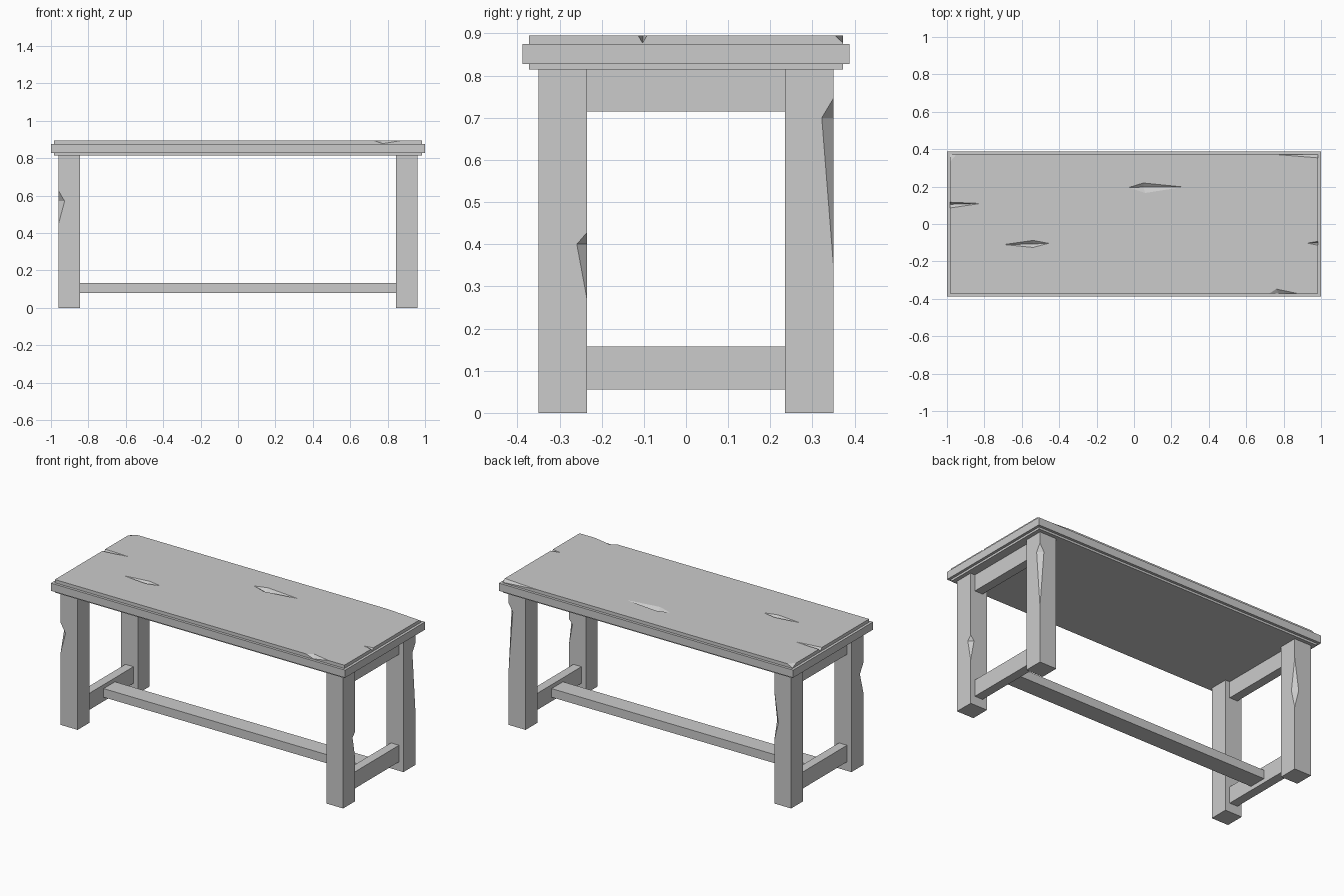
import bpy
import bmesh

cube = bpy.data.objects.get("Cube")
if cube:
    bpy.data.objects.remove(cube, do_unlink=True)

# One plain grey for the whole table
grey = bpy.data.materials.new("plain_grey")
grey.use_nodes = True
COLOUR = (0.6, 0.6, 0.6, 1)
grey.diffuse_color = COLOUR
grey.node_tree.nodes["Principled BSDF"].inputs["Base Color"].default_value = COLOUR


def finish(name, bm):
    bmesh.ops.recalc_face_normals(bm, faces=bm.faces)
    mesh = bpy.data.meshes.new(name)
    bm.to_mesh(mesh)
    bm.free()
    mesh.materials.append(grey)
    obj = bpy.data.objects.new(name, mesh)
    bpy.context.collection.objects.link(obj)
    return obj


def box(name, x, y, z):
    """Box from (low, high) ranges on each axis."""
    bm = bmesh.new()
    bmesh.ops.create_cube(bm, size=1)
    for v in bm.verts:
        v.co = [r[0] if c < 0 else r[1] for c, r in zip(v.co, (x, y, z))]
    return finish(name, bm)


def chip(target, points):
    """Carve the convex hull of the points out of the target."""
    bm = bmesh.new()
    for p in points:
        bm.verts.new(p)
    bmesh.ops.convex_hull(bm, input=bm.verts)
    cutter = finish("chip_cutter", bm)
    cutter.hide_render = True
    mod = target.modifiers.new("chip", "BOOLEAN")
    mod.operation = "DIFFERENCE"
    mod.solver = "EXACT"
    mod.object = cutter
    bpy.context.view_layer.objects.active = target
    bpy.ops.object.modifier_apply(modifier=mod.name)
    bpy.data.objects.remove(cutter, do_unlink=True)


# Layered tabletop: wide middle board between two slightly smaller ones
TOP, EDGE_X, EDGE_Y = 0.895, 0.984, 0.372
inner_x, inner_y = (-EDGE_X, EDGE_X), (-EDGE_Y, EDGE_Y)
box("tabletop_underside", inner_x, inner_y, (0.815, 0.828))
box("tabletop_board", (-1, 1), (-0.388, 0.388), (0.828, 0.875))
surface = box("tabletop_surface", inner_x, inner_y, (0.875, TOP))

# Chips in the surface: an outline at the top, and the deepest points
SKIN, DEEP = TOP + 0.0005, 0.877
OX, OY = EDGE_X + 0.001, EDGE_Y + 0.001
surface_chips = [
    # middle gouges
    ([(-0.03, 0.195), (0.05, 0.22), (0.27, 0.198), (0.06, 0.165)], (0.05, 0.197)),
    ([(-0.70, -0.11), (-0.54, -0.087), (-0.455, -0.103), (-0.54, -0.126)], (-0.54, -0.107)),
    # splits in the short ends
    ([(-OX, 0.085), (-OX, 0.117), (-0.815, 0.11)], (-OX, 0.105)),
    ([(OX, -0.114), (OX, -0.092), (0.925, -0.102)], (OX, -0.103)),
    # dent in the front edge
    ([(0.72, -OY), (0.76, -0.347), (0.885, -OY)], (0.775, -OY)),
    # broken back corners
    ([(0.735, OY), (OX, OY), (OX, 0.353)], (OX, OY)),
    ([(-0.948, OY), (-OX, OY), (-OX, 0.33)], (-OX, OY)),
]
for outline, deepest in surface_chips:
    chip(surface, [(x, y, SKIN) for x, y in outline] + [(*deepest, DEEP)])

# Legs
IN_X, OUT_X, IN_Y, OUT_Y = 0.845, 0.96, 0.235, 0.35
legs = {}
for sx, side in ((1, "left"), (-1, "right")):
    for sy, end in ((-1, "front"), (1, "back")):
        legs[sx, sy] = box(f"{end}_{side}_leg",
                           sorted((sx * IN_X, sx * OUT_X)),
                           sorted((sy * IN_Y, sy * OUT_Y)), (0, 0.815))


def leg_chip(leg, x, y, dx, dy, low, mid, high):
    """Notch in an upright edge; dx, dy point into the leg."""
    x -= 0.001 if dx > 0 else -0.001
    y -= 0.001 if dy > 0 else -0.001
    chip(leg, [(x, y, low), (x, y, high), (x + dx, y, mid), (x, y + dy, mid)])


leg_chip(legs[1, 1], OUT_X, OUT_Y, -0.03, -0.03, 0.32, 0.70, 0.75)
leg_chip(legs[1, -1], OUT_X, -IN_Y, -0.026, -0.026, 0.26, 0.40, 0.43)
leg_chip(legs[-1, -1], -OUT_X, -OUT_Y, 0.035, 0.035, 0.44, 0.57, 0.63)
leg_chip(legs[-1, 1], -IN_X, OUT_Y, -0.03, -0.03, 0.38, 0.50, 0.71)

# Rails joining each pair of legs, and the long stretcher between them
RAIL_IN, RAIL_OUT = 0.875, 0.93
for sx, side in ((1, "left"), (-1, "right")):
    rail_x = sorted((sx * RAIL_IN, sx * RAIL_OUT))
    box(f"{side}_upper_rail", rail_x, (-IN_Y, IN_Y), (0.715, 0.815))
    box(f"{side}_lower_rail", rail_x, (-IN_Y, IN_Y), (0.055, 0.157))
box("long_stretcher", (-RAIL_IN, RAIL_IN), (-0.055, 0.055), (0.08, 0.133))
